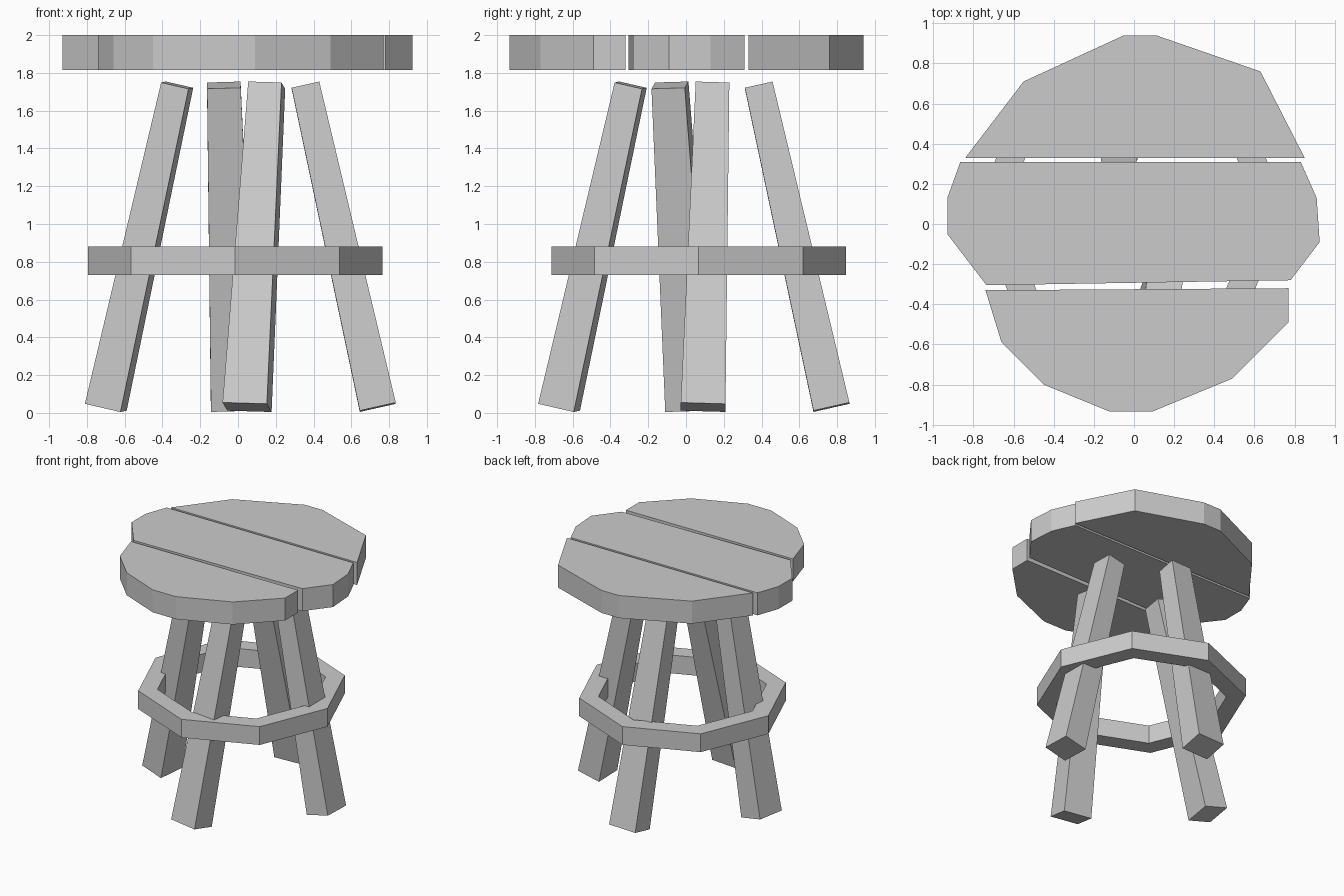
import bpy, bmesh
from math import sin, cos, radians, pi
from mathutils import Vector

if "Cube" in bpy.data.objects:
    bpy.data.objects.remove(bpy.data.objects["Cube"])


def make_object(name, bm):
    bmesh.ops.recalc_face_normals(bm, faces=bm.faces[:])
    mesh = bpy.data.meshes.new(name)
    bm.to_mesh(mesh)
    bm.free()
    obj = bpy.data.objects.new(name, mesh)
    bpy.context.collection.objects.link(obj)
    return obj


def loft(name, rings, closed=False):
    """Joins matching rings of points; caps the ends, or joins last to first."""
    bm = bmesh.new()
    loops = [[bm.verts.new(p) for p in ring] for ring in rings]
    n = len(loops[0])
    pairs = list(zip(loops, loops[1:]))
    if closed:
        pairs.append((loops[-1], loops[0]))
    else:
        bm.faces.new(loops[0])
        bm.faces.new(loops[-1])
    for a, b in pairs:
        for i in range(n):
            j = (i + 1) % n
            bm.faces.new((a[i], a[j], b[j], b[i]))
    return make_object(name, bm)


# Seat: three planks cut to a rough round
planks = {
    "seat_plank_back": [(-.84, .33), (-.55, .71), (-.05, .94), (.11, .94),
                        (.63, .76), (.85, .33)],
    "seat_plank_middle": [(-.93, .13), (-.865, .31), (.83, .31), (.91, .13),
                          (.925, -.09), (.78, -.28), (-.735, -.305), (-.93, -.05)],
    "seat_plank_front": [(-.74, -.33), (.77, -.32), (.77, -.49), (.49, -.77),
                         (.09, -.935), (-.12, -.935), (-.45, -.80), (-.66, -.59)],
}
for name, outline in planks.items():
    loft(name, [[(x, y, z) for x, y in outline] for z in (1.815, 2.0)])


# Legs: leaning, tapered square posts
def leg(name, bottom, top, facing):
    b, t = Vector((*bottom, .03)), Vector((*top, 1.735))
    axis = (t - b).normalized()
    out = Vector((cos(radians(facing)), sin(radians(facing)), 0))
    out = (out - axis * out.dot(axis)).normalized()
    side = axis.cross(out)
    rings = []
    for c, w, d in ((b, .237, .195), (t, .178, .15)):
        rings.append([c + side * (w / 2 * i) + out * (d / 2 * j)
                      for i, j in ((-1, -1), (1, -1), (1, 1), (-1, 1))])
    loft(name, rings)


leg("front_leg", (.048, -.672), (.152, -.293), 262)
leg("right_leg", (.74, .09), (.357, .14), 0)
leg("back_leg", (-.025, .77), (-.075, .385), 90)
leg("left_leg", (-.70, .02), (-.322, -.085), 172)


# Footrest: eight-sided hoop around the legs
def octagon(r, z):
    return [(-.015 + r * cos(i * pi / 4), .067 + r * sin(i * pi / 4), z)
            for i in range(8)]


loft("footrest_ring", [octagon(.78, .73), octagon(.78, .88),
                       octagon(.635, .88), octagon(.635, .73)], closed=True)
